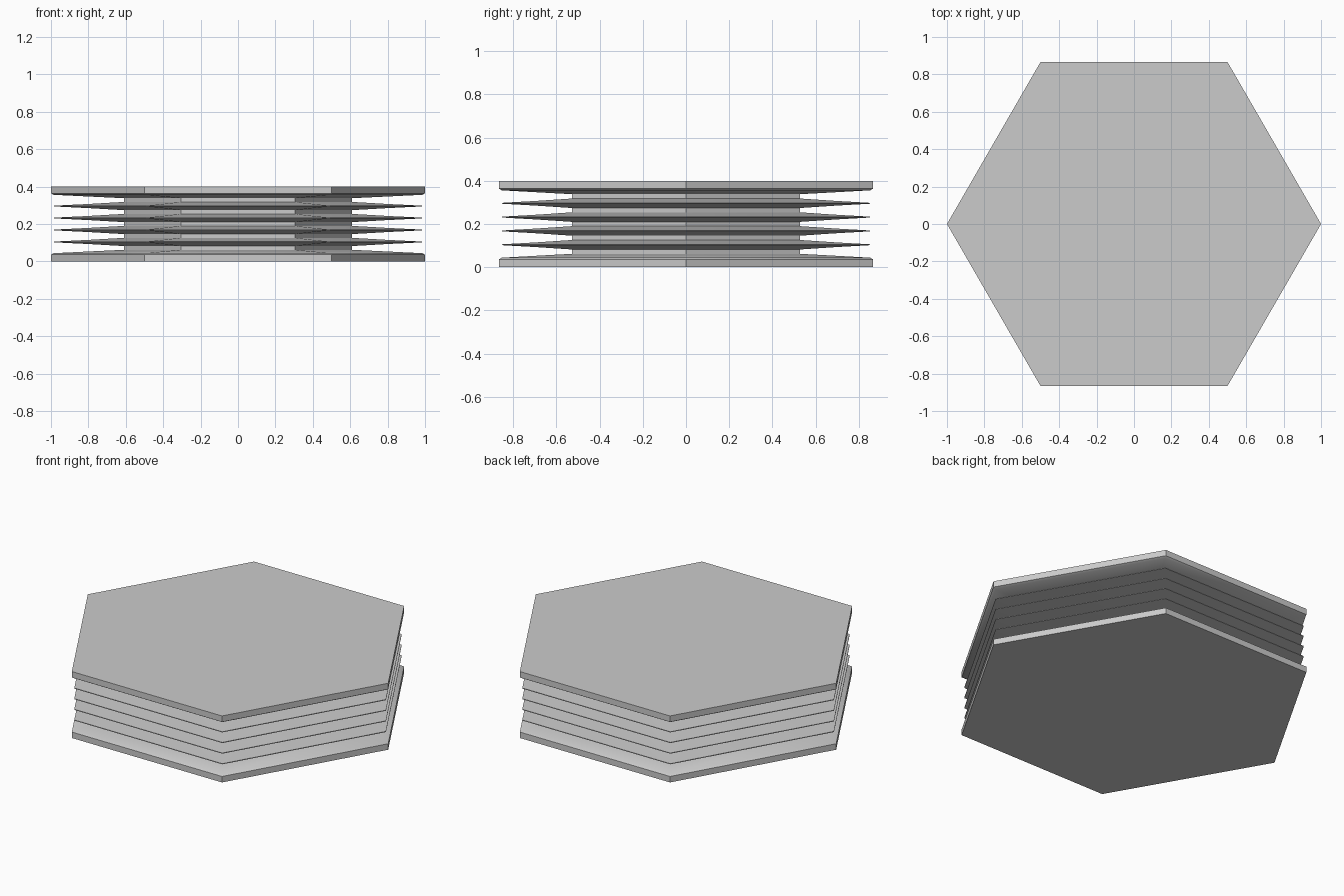
import bpy, bmesh, math

if "Cube" in bpy.data.objects:
    bpy.data.objects.remove(bpy.data.objects["Cube"])

SIDES = 6
PITCH = 0.064          # spacing between thin fins
CORE, FIN = 0.61, 0.985
MID = 0.2

# Half profile (radius, z): end plate, then alternating grooves and fins
profile = [(1.0, 0.0), (1.0, 0.036), (0.985, 0.044), (0.80, 0.053)]
for i in range(5):
    z = MID + (i - 2) * PITCH
    if i:
        profile.append((0.80, z - 0.021))
    profile += [(CORE, z - 0.010), (CORE, z + 0.010)]
    if i < 4:
        profile += [(0.80, z + 0.021), (FIN, z + PITCH / 2 - 0.002),
                    (FIN, z + PITCH / 2 + 0.002)]
profile += [(0.80, 0.347), (0.985, 0.356), (1.0, 0.364), (1.0, 0.4)]

# Sweep the profile around a hexagon
bm = bmesh.new()
rings = []
for r, z in profile:
    rings.append([bm.verts.new((r * math.cos(2 * math.pi * k / SIDES),
                                r * math.sin(2 * math.pi * k / SIDES), z))
                  for k in range(SIDES)])
for a, b in zip(rings, rings[1:]):
    for k in range(SIDES):
        n = (k + 1) % SIDES
        bm.faces.new((a[k], a[n], b[n], b[k]))
bm.faces.new(rings[0][::-1])
bm.faces.new(rings[-1])
bmesh.ops.recalc_face_normals(bm, faces=bm.faces)

mesh = bpy.data.meshes.new("finned_hexagonal_stack")
bm.to_mesh(mesh)
bm.free()
stack = bpy.data.objects.new("finned_hexagonal_stack", mesh)
bpy.context.collection.objects.link(stack)

# Smooth the shallow profile bends, keep corners and rims sharp
bpy.context.view_layer.objects.active = stack
stack.select_set(True)
bpy.ops.object.shade_smooth_by_angle(angle=math.radians(50))
